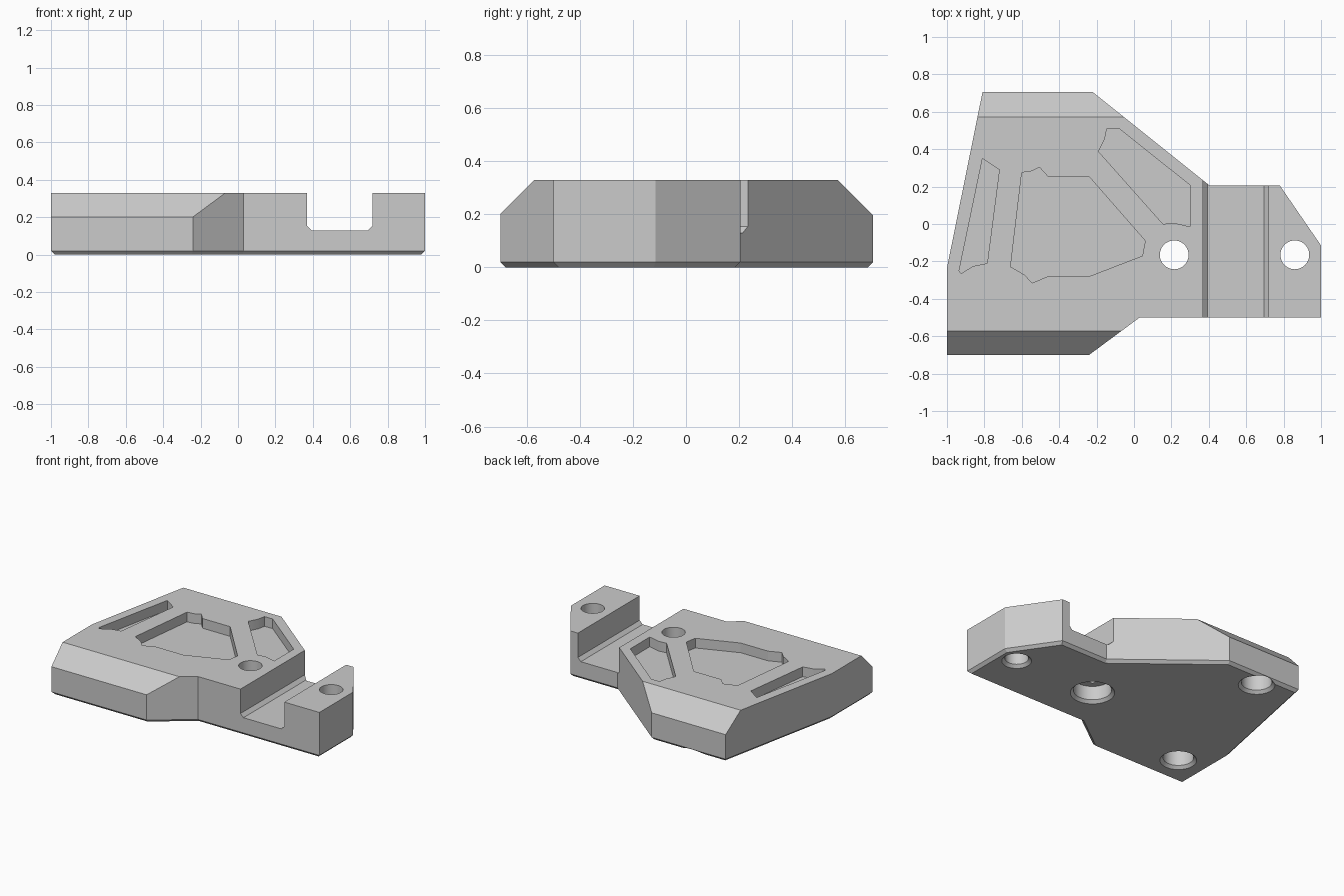
import bpy, bmesh, math
from mathutils import Vector

cube = bpy.data.objects.get("Cube")
if cube:
    bpy.data.objects.remove(cube, do_unlink=True)

grey = bpy.data.materials.new("matte grey")
grey.use_nodes = True
COLOUR = (0.6, 0.6, 0.6, 1)
grey.diffuse_color = COLOUR
grey.node_tree.nodes["Principled BSDF"].inputs["Base Color"].default_value = COLOUR

HEIGHT = 0.33
POCKET_FLOOR = 0.26
OVER = 0.4          # cutters reach past the top


def to_object(bm, name):
    bmesh.ops.recalc_face_normals(bm, faces=bm.faces[:])
    mesh = bpy.data.meshes.new(name)
    bm.to_mesh(mesh)
    bm.free()
    mesh.materials.append(grey)
    obj = bpy.data.objects.new(name, mesh)
    bpy.context.collection.objects.link(obj)
    return obj


def prism(points, depth):
    """Closed prism from a 3D outline, extruded along a vector."""
    bm = bmesh.new()
    face = bm.faces.new([bm.verts.new(p) for p in points])
    new = bmesh.ops.extrude_face_region(bm, geom=[face])["geom"]
    verts = [g for g in new if isinstance(g, bmesh.types.BMVert)]
    bmesh.ops.translate(bm, verts=verts, vec=depth)
    bmesh.ops.recalc_face_normals(bm, faces=bm.faces[:])
    return bm


def lathe(name, x, y, profile, sides=48):
    """Closed turned solid standing at x, y from (radius, z) pairs."""
    bm = bmesh.new()
    rings = [[bm.verts.new((x + r * math.cos(math.tau * i / sides),
                            y + r * math.sin(math.tau * i / sides), z))
              for i in range(sides)] for r, z in profile]
    for low, high in zip(rings, rings[1:]):
        for i in range(sides):
            j = (i + 1) % sides
            bm.faces.new((low[i], low[j], high[j], high[i]))
    bm.faces.new(rings[0])
    bm.faces.new(rings[-1])
    return to_object(bm, name)


def cut(target, cutter):
    cutter.hide_render = True
    mod = target.modifiers.new("cut", "BOOLEAN")
    mod.operation = "DIFFERENCE"
    mod.solver = "EXACT"
    mod.object = cutter
    bpy.context.view_layer.objects.active = target
    bpy.ops.object.modifier_apply(modifier=mod.name)
    bpy.data.objects.remove(cutter, do_unlink=True)


# Plate with an arm on one side
outline = [(-1, -0.7), (-0.24, -0.7), (0.03, -0.5), (1, -0.5), (1, -0.115),
           (0.78, 0.205), (0.405, 0.205), (-0.22, 0.705), (-0.81, 0.705), (-1, -0.235)]
bm = prism([(x, y, 0) for x, y in outline], (0, 0, HEIGHT))

# Small chamfer round the underside
rim = [e for e in bm.edges if all(v.co.z < 0.001 for v in e.verts)]
bmesh.ops.bevel(bm, geom=rim, offset=0.02, segments=1, affect="EDGES")

# Sloping shoulders along the front and back
for side in (-1, 1):
    cutting = bmesh.ops.bisect_plane(
        bm, geom=bm.verts[:] + bm.edges[:] + bm.faces[:],
        plane_co=(0, side * 0.702, 0.2), plane_no=Vector((0, side, 1)).normalized(),
        clear_outer=True)
    edges = [g for g in cutting["geom_cut"] if isinstance(g, bmesh.types.BMEdge)]
    bmesh.ops.holes_fill(bm, edges=edges, sides=0)
plate = to_object(bm, "clamp_plate")

# Channel across the arm, with chamfered bottom corners
left, right, floor, corner = 0.37, 0.72, 0.13, 0.024
channel = [(left, OVER), (left, floor + corner), (left + corner, floor),
           (right - corner, floor), (right, floor + corner), (right, OVER)]
cut(plate, to_object(prism([(x, -1, z) for x, z in channel], (0, 2, 0)), "channel_cutter"))

# Shallow pockets in the top
pockets = {
    "side_pocket": [(-0.81, 0.35), (-0.72, 0.29), (-0.785, -0.21), (-0.86, -0.225),
                    (-0.925, -0.265), (-0.935, -0.25)],
    "centre_pocket": [(-0.6, 0.275), (-0.545, 0.283), (-0.505, 0.303), (-0.46, 0.253),
                      (-0.24, 0.253), (0.06, -0.09), (0.045, -0.17), (-0.24, -0.28),
                      (-0.46, -0.28), (-0.545, -0.315), (-0.585, -0.272), (-0.66, -0.228)],
    "arm_pocket": [(-0.145, 0.51), (-0.08, 0.51), (0.3, 0.207), (0.3, -0.015),
                   (0.215, 0.006), (0.155, 0), (-0.19, 0.388), (-0.157, 0.453)],
}
for name, points in pockets.items():
    solid = prism([(x, y, POCKET_FLOOR) for x, y in points], (0, 0, OVER - POCKET_FLOOR))
    cut(plate, to_object(solid, name + "_cutter"))


def mouth(r):
    """Countersunk opening on the underside."""
    return [(r + 0.04, -0.02), (r, 0.02)]


# Two bolt holes, the inner one counterbored from below
BOLT = 0.077
cut(plate, lathe("outer_bolt_cutter", 0.86, -0.165, mouth(BOLT) + [(BOLT, OVER)]))
cut(plate, lathe("inner_bolt_cutter", 0.215, -0.165,
                 mouth(0.125) + [(0.125, 0.12), (BOLT, 0.12), (BOLT, OVER)]))

# Blind holes in the underside
for x, y in ((-0.54, 0.6), (-0.78, -0.48)):
    cut(plate, lathe("blind_cutter", x, y, mouth(0.1) + [(0.1, 0.18)]))

# Smooth bores, sharp edges elsewhere
bpy.ops.object.select_all(action="DESELECT")
plate.select_set(True)
bpy.context.view_layer.objects.active = plate
bpy.ops.object.shade_smooth_by_angle(angle=math.radians(20))
